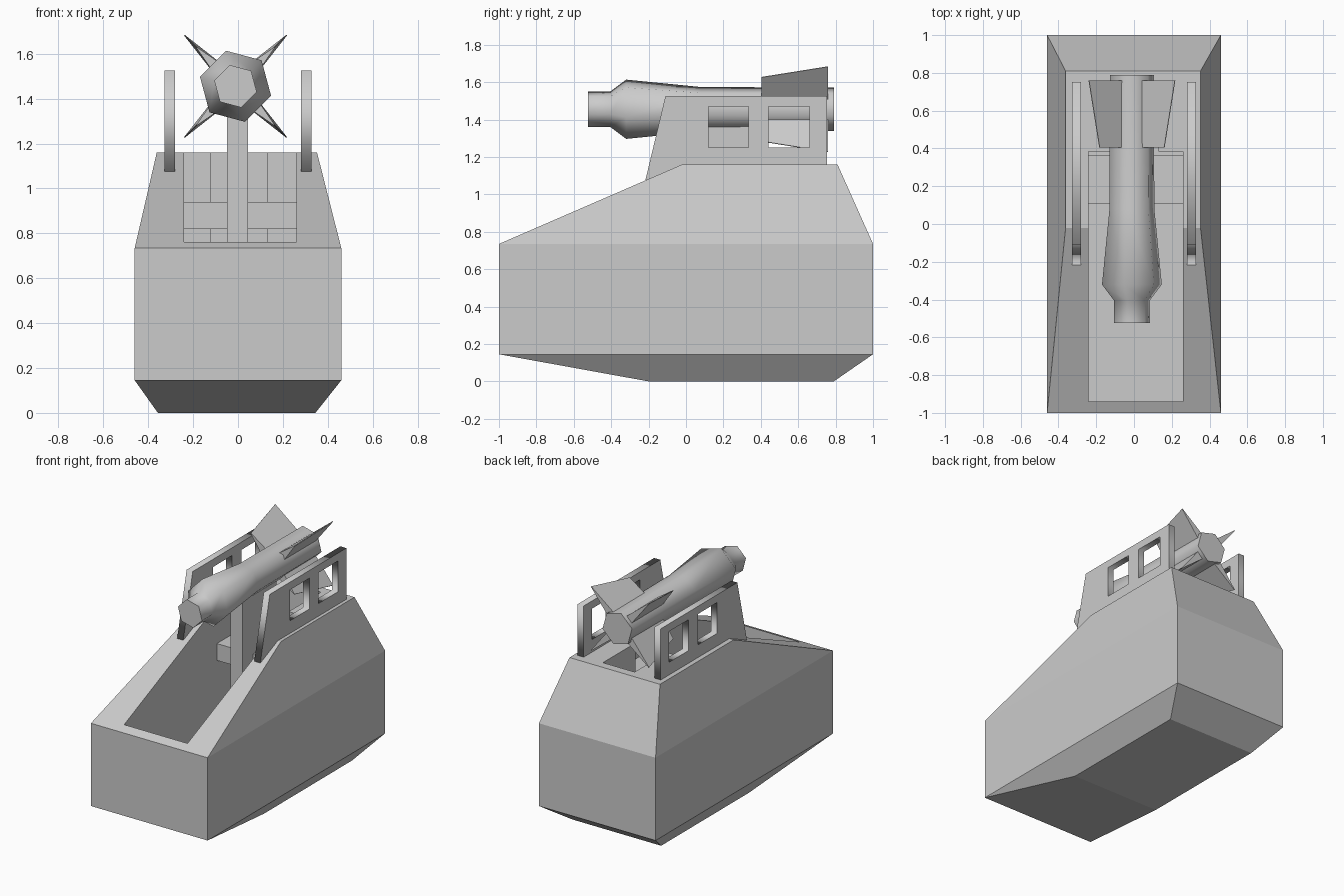
import bpy, bmesh
from math import radians, cos, sin
from mathutils import Matrix

if "Cube" in bpy.data.objects:
    bpy.data.objects.remove(bpy.data.objects["Cube"])


def make_object(name, rings):
    """Skin a list of equal-length closed rings and cap both ends."""
    bm = bmesh.new()
    vs = [[bm.verts.new(p) for p in r] for r in rings]
    n = len(vs[0])
    for a, b in zip(vs, vs[1:]):
        for i in range(n):
            j = (i + 1) % n
            bm.faces.new((a[i], a[j], b[j], b[i]))
    bm.faces.new(vs[0])
    bm.faces.new(vs[-1])
    bmesh.ops.recalc_face_normals(bm, faces=bm.faces)
    me = bpy.data.meshes.new(name)
    bm.to_mesh(me)
    bm.free()
    ob = bpy.data.objects.new(name, me)
    bpy.context.collection.objects.link(ob)
    return ob


def rect(x0, x1, y0, y1, z):
    return [(x0, y0, z), (x1, y0, z), (x1, y1, z), (x0, y1, z)]


def box(name, x0, x1, y0, y1, z0, z1):
    return make_object(name, [rect(x0, x1, y0, y1, z0), rect(x0, x1, y0, y1, z1)])


def activate(ob):
    bpy.ops.object.select_all(action='DESELECT')
    ob.select_set(True)
    bpy.context.view_layer.objects.active = ob


# Hull: four stacked outlines, the top one sloping down to the front
hull = make_object("hull", [
    rect(-0.357, 0.345, -0.20, 0.79, 0),
    rect(-0.46, 0.46, -1, 1, 0.145),
    rect(-0.46, 0.46, -1, 1, 0.735),
    rect(-0.362, 0.352, -0.02, 0.81, 1.16)])

# T-shaped well cut into the hull from above
well = [(-0.24, -0.94), (0.26, -0.94), (0.26, 0.385), (0.13, 0.385),
        (0.13, 0.75), (-0.12, 0.75), (-0.12, 0.385), (-0.24, 0.385)]
cutter = make_object("well_cutter", [[(x, y, z) for x, y in well] for z in (0.2, 1.4)])
cutter.hide_render = True
mod = hull.modifiers.new("well", 'BOOLEAN')
mod.operation = 'DIFFERENCE'
mod.solver = 'EXACT'
mod.object = cutter
activate(hull)
bpy.ops.object.modifier_apply(modifier="well")
bpy.data.objects.remove(cutter)

# Crossbar and launcher post inside the well
box("crossbar", -0.24, 0.26, 0.105, 0.365, 0.82, 0.94)
box("launcher_post", -0.05, 0.045, -0.012, 0.37, 0.2, 1.42)

# Side guard panels with two windows each
outline = [(-0.217, 1.076), (-0.11, 1.525), (0.753, 1.525), (0.753, 1.15), (-0.02, 1.15)]
windows = [[(a, 1.25), (b, 1.25), (b, 1.47), (a, 1.47)] for a, b in ((0.12, 0.335), (0.44, 0.66))]
for name, x in (("left_guard", -0.304), ("right_guard", 0.304)):
    cu = bpy.data.curves.new(name, 'CURVE')
    cu.dimensions = '2D'
    cu.fill_mode = 'BOTH'
    cu.extrude = 0.024
    for pts in [outline] + windows:
        sp = cu.splines.new('POLY')
        sp.points.add(len(pts) - 1)
        for p, (y, z) in zip(sp.points, pts):
            p.co = (y, z, 0, 1)
        sp.use_cyclic_u = True
    ob = bpy.data.objects.new(name, cu)
    bpy.context.collection.objects.link(ob)
    # curve plane XY becomes world YZ
    ob.matrix_world = Matrix(((0, 0, 1, x), (1, 0, 0, 0), (0, 1, 0, 0), (0, 0, 0, 1)))
    activate(ob)
    bpy.ops.object.convert(target='MESH')

# Six-sided missile body lying along y
CX, CZ = -0.011, 1.455
profile = [(-0.525, 0.098), (-0.405, 0.098), (-0.32, 0.164),
           (0.08, 0.123), (0.79, 0.12)]
body = make_object("missile_body", [
    [(CX + r * cos(radians(45 + 60 * i)), y, CZ + r * sin(radians(45 + 60 * i)))
     for i in range(6)] for y, r in profile])
activate(body)
bpy.ops.object.shade_smooth_by_angle(angle=radians(62))

# Four wedge-shaped tail fins on the diagonals
for k, name in enumerate(("upper_right", "upper_left", "lower_left", "lower_right")):
    a = radians(45 + 90 * k)

    def at(r, t, y):
        return (CX + r * cos(a) - t * sin(a), y, CZ + r * sin(a) + t * cos(a))
    make_object(name + "_fin", [
        [at(0.09, -0.03, y), at(0.09, 0.03, y), at(tip, 0.002, y), at(tip, -0.002, y)]
        for y, tip in ((0.405, 0.243), (0.76, 0.323))])
